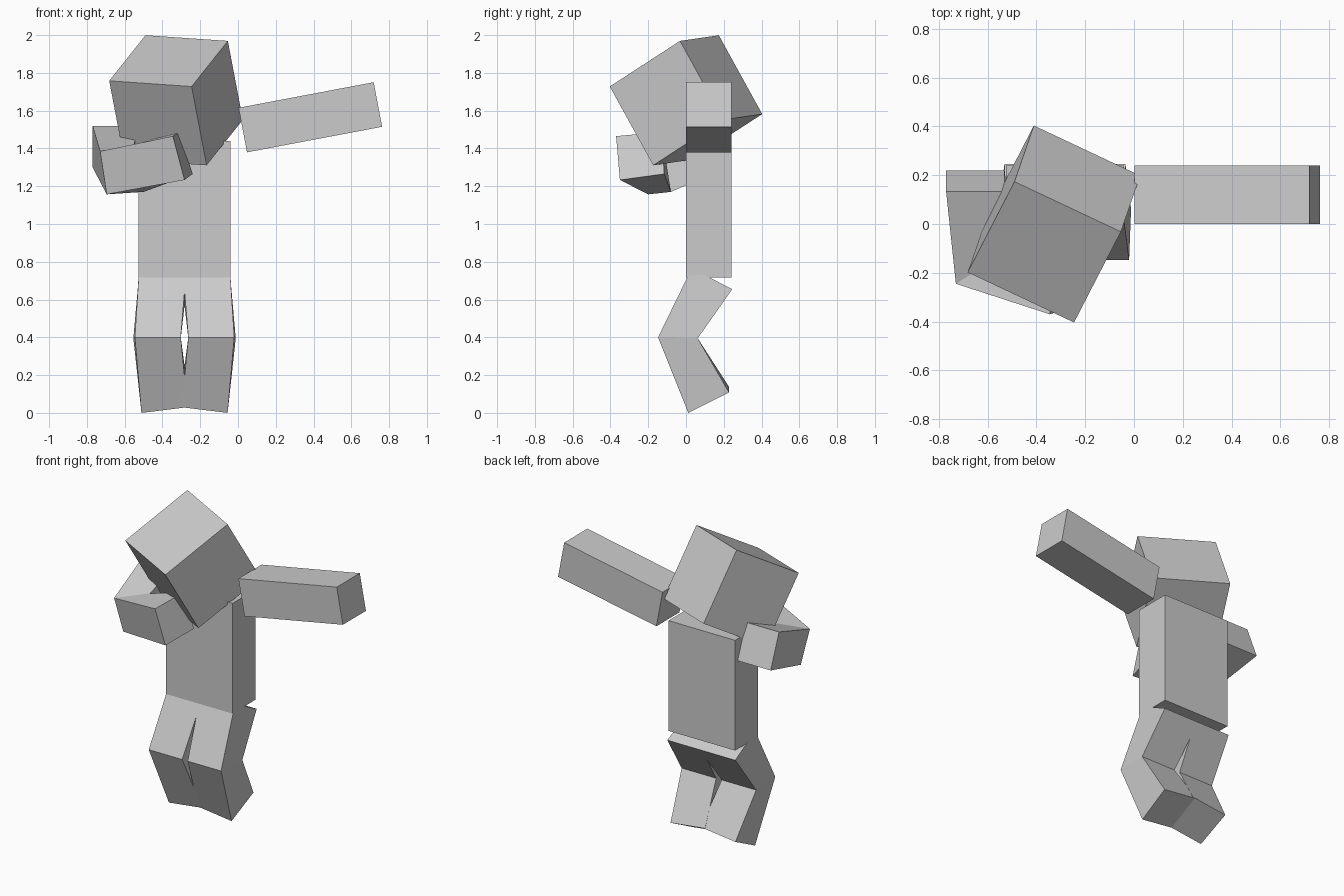
import bpy, bmesh, math
from mathutils import Matrix, Vector

if "Cube" in bpy.data.objects:
    bpy.data.objects.remove(bpy.data.objects["Cube"], do_unlink=True)

grey = bpy.data.materials.new("plain_grey")
grey.use_nodes = True
colour = (0.6, 0.6, 0.6, 1)
grey.diffuse_color = colour
grey.node_tree.nodes["Principled BSDF"].inputs["Base Color"].default_value = colour


def finish(name, bm):
    bmesh.ops.recalc_face_normals(bm, faces=bm.faces)
    mesh = bpy.data.meshes.new(name)
    bm.to_mesh(mesh)
    bm.free()
    mesh.materials.append(grey)
    obj = bpy.data.objects.new(name, mesh)
    bpy.context.collection.objects.link(obj)
    return obj


def box(name, centre, size, rotation=Matrix()):
    bm = bmesh.new()
    place = Matrix.Translation(centre) @ rotation.to_4x4() @ Matrix.Diagonal((*size, 1))
    bmesh.ops.create_cube(bm, size=1, matrix=place)
    return finish(name, bm)


def bent_limb(name, sections):
    """Loft a square limb through its end, joint and end sections."""
    bm = bmesh.new()
    rings = [[bm.verts.new(p) for p in section] for section in sections]
    for a, b in zip(rings, rings[1:]):
        for i in range(4):
            j = (i + 1) % 4
            bm.faces.new((a[i], a[j], b[j], b[i]))
    bm.faces.new(rings[0])
    bm.faces.new(rings[-1])
    return finish(name, bm)


# Torso
MID = -0.283
box("torso", (MID, 0.12, 1.078), (0.485, 0.24, 0.725))

# Head: a cube turned to its right and bowed
side = Vector((0.435, -0.205, -0.03)).normalized()
back = Vector((0.19, 0.37, 0.24))
back = (back - side * back.dot(side)).normalized()
turn = Matrix((side, back, side.cross(back))).transposed()
box("head", (-0.328, 0, 1.655), (0.483, 0.483, 0.483), turn)

# Left arm held out and slightly raised
box("left_arm", (0.383, 0.12, 1.565), (0.728, 0.24, 0.24),
    Matrix.Rotation(math.radians(-10.7), 3, "Y"))

# Right arm bent across the chest: shoulder, elbow, hand
bent_limb("right_arm", [
    [(-0.77, 0.133, 1.52), (-0.77, 0.22, 1.3), (-0.53, 0.22, 1.3), (-0.53, 0.133, 1.52)],
    [(-0.73, -0.245, 1.385), (-0.695, -0.2, 1.157), (-0.5, -0.08, 1.17), (-0.55, -0.13, 1.42)],
    [(-0.345, -0.37, 1.465), (-0.283, -0.35, 1.233), (-0.24, -0.115, 1.265), (-0.31, -0.13, 1.487)],
])

# Legs bent at the knee: outer offset, inner offset, front (y, z), back (y, z), inner lift
profile = [
    (0.24, -0.01, (0.03, 0.765), (0.245, 0.655), 0),
    (0.263, 0.02, (-0.148, 0.4), (0.062, 0.395), 0),
    (0.228, -0.015, (0.012, 0), (0.228, 0.108), 0.03),
]
for name, sign in (("left_leg", 1), ("right_leg", -1)):
    sections = []
    for outer, inner, (fy, fz), (by, bz), lift in profile:
        xo, xi = MID + sign * outer, MID + sign * inner
        sections.append([(xo, fy, fz), (xi, fy, fz + lift),
                         (xi, by, bz + lift), (xo + sign * 0.008, by, bz)])
    bent_limb(name, sections)
